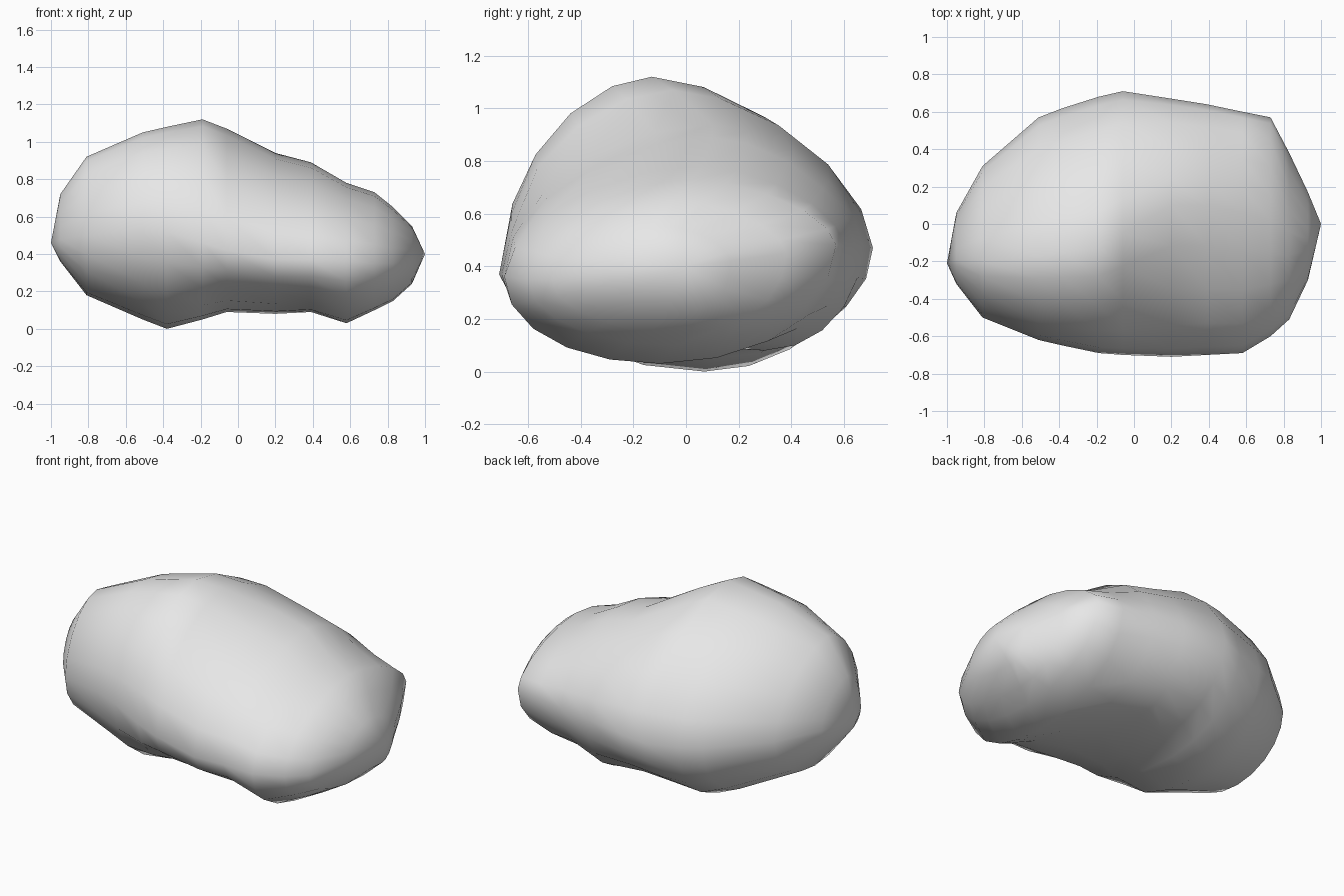
import bpy, bmesh, math

if "Cube" in bpy.data.objects:
    bpy.data.objects.remove(bpy.data.objects["Cube"])

# Rock cross-sections along x:
# x, y_front, y_back, z_front, z_back, y_top, z_top, y_bottom, z_bottom
SECTIONS = [
    (-0.95, -0.32, 0.06, 0.48, 0.48, -0.19, 0.72, -0.14, 0.36),
    (-0.81, -0.50, 0.31, 0.50, 0.47, -0.20, 0.92, -0.08, 0.18),
    (-0.51, -0.62, 0.57, 0.54, 0.45, -0.17, 1.05, 0.05, 0.05),
    (-0.38, -0.65, 0.62, 0.52, 0.44, -0.15, 1.08, 0.07, 0.00),
    (-0.19, -0.69, 0.68, 0.46, 0.44, -0.13, 1.12, 0.10, 0.05),
    (-0.06, -0.70, 0.71, 0.42, 0.47, -0.05, 1.07, 0.18, 0.09),
    (0.20, -0.71, 0.67, 0.37, 0.48, 0.10, 0.94, 0.30, 0.08),
    (0.39, -0.70, 0.64, 0.37, 0.48, 0.10, 0.89, 0.12, 0.09),
    (0.58, -0.69, 0.60, 0.36, 0.48, 0.06, 0.78, -0.10, 0.03),
    (0.73, -0.60, 0.57, 0.35, 0.48, 0.02, 0.73, -0.04, 0.10),
    (0.83, -0.51, 0.38, 0.35, 0.45, -0.04, 0.65, 0.02, 0.15),
    (0.93, -0.30, 0.17, 0.38, 0.42, -0.08, 0.55, 0.05, 0.24),
]
SIDES = 20


def section_point(s, k):
    """Rounded, lopsided outline through the four extremes of a section."""
    x, yf, yb, zf, zb, yt, zt, yo, zo = s
    a = math.tau * k / SIDES
    c, d = math.cos(a), math.sin(a)
    y_mid, z_tip = (yt, zt) if d >= 0 else (yo, zo)
    y_side, z_side = (yb, zb) if c >= 0 else (yf, zf)
    # The top tapers, the underside is squarer
    if d >= 0:
        power = 1.2 if c >= 0 else 1.12
    else:
        power = 1.0 if c >= 0 else 0.97
    u, v = abs(c) ** power, abs(d) ** power
    return (x, y_mid + (y_side - y_mid) * u, z_side + (z_tip - z_side) * v)


# Loft the sections and close both ends with a pole
bm = bmesh.new()
rings = [[bm.verts.new(section_point(s, k)) for k in range(SIDES)] for s in SECTIONS]
left = bm.verts.new((-1.0, -0.21, 0.46))
right = bm.verts.new((1.0, 0.0, 0.40))
for k in range(SIDES):
    n = (k + 1) % SIDES
    for a, b in zip(rings, rings[1:]):
        bm.faces.new((a[k], a[n], b[n], b[k]))
    bm.faces.new((left, rings[0][n], rings[0][k]))
    bm.faces.new((right, rings[-1][k], rings[-1][n]))
bmesh.ops.recalc_face_normals(bm, faces=bm.faces[:])
for f in bm.faces:
    f.smooth = True

mesh = bpy.data.meshes.new("rock")
bm.to_mesh(mesh)
bm.free()
rock = bpy.data.objects.new("rock", mesh)
bpy.context.collection.objects.link(rock)

# Plain grey stone
stone = bpy.data.materials.new("stone grey")
stone.diffuse_color = (0.8, 0.8, 0.8, 1)
stone.use_nodes = True
stone.node_tree.nodes["Principled BSDF"].inputs["Base Color"].default_value = stone.diffuse_color
mesh.materials.append(stone)
